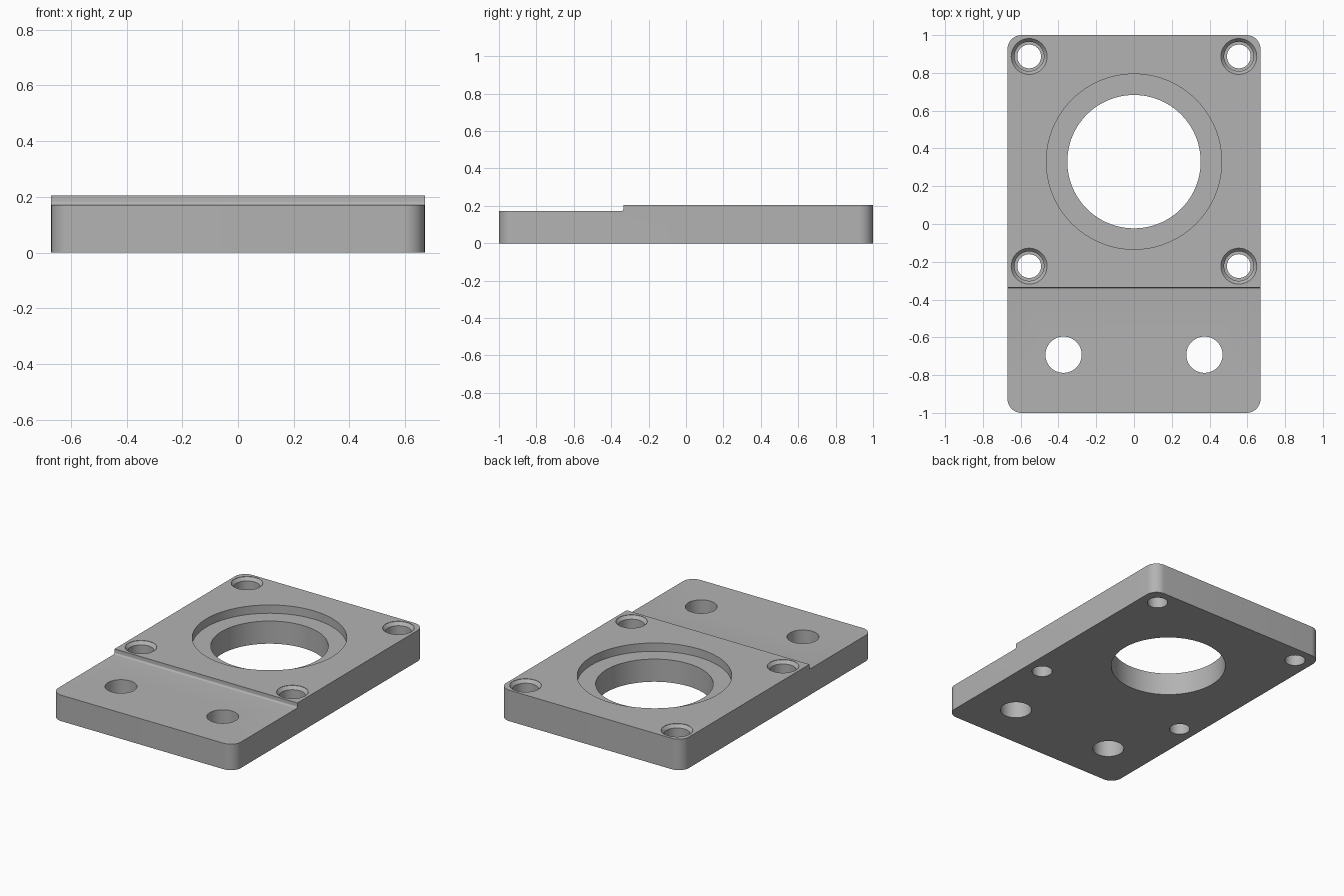
import bpy, bmesh
from math import pi, cos, sin, radians

cube = bpy.data.objects.get("Cube")
if cube:
    bpy.data.objects.remove(cube, do_unlink=True)

HALF_W, HALF_L, TOP, LEDGE = 0.67, 1.0, 0.205, 0.172
STEP_Y, FILLET, CORNER = -0.335, 0.012, 0.075

grey = bpy.data.materials.new("machined grey")
grey.use_nodes = True
colour = (0.45, 0.45, 0.45, 1)
grey.diffuse_color = colour
grey.node_tree.nodes["Principled BSDF"].inputs["Base Color"].default_value = colour


def arc(cx, cy, r, start, end, steps):
    """Points along a circular arc, angles in degrees."""
    angles = [radians(start + (end - start) * i / steps) for i in range(steps + 1)]
    return [(cx + r * cos(a), cy + r * sin(a)) for a in angles]


def finish(name, bm):
    bmesh.ops.recalc_face_normals(bm, faces=bm.faces)
    mesh = bpy.data.meshes.new(name)
    bm.to_mesh(mesh)
    bm.free()
    mesh.materials.append(grey)
    obj = bpy.data.objects.new(name, mesh)
    bpy.context.collection.objects.link(obj)
    return obj


def prism(name, points, sweep):
    """Extrude a closed 3D outline along a vector."""
    bm = bmesh.new()
    face = bm.faces.new([bm.verts.new(p) for p in points])
    moved = bmesh.ops.extrude_face_region(bm, geom=[face])["geom"]
    verts = [v for v in moved if isinstance(v, bmesh.types.BMVert)]
    bmesh.ops.translate(bm, verts=verts, vec=sweep)
    return finish(name, bm)


def turned(name, x, y, profile, segments):
    """Solid of revolution from (radius, height) pairs, capped at both ends."""
    bm = bmesh.new()
    rings = [[bm.verts.new((x + r * cos(2 * pi * i / segments),
                            y + r * sin(2 * pi * i / segments), z))
              for i in range(segments)] for r, z in profile]
    for low, high in zip(rings, rings[1:]):
        for i in range(segments):
            j = (i + 1) % segments
            bm.faces.new((low[i], low[j], high[j], high[i]))
    bm.faces.new(rings[0])
    bm.faces.new(rings[-1])
    return finish(name, bm)


# Plate with rounded corners
outline = []
for sx, sy, start in ((1, 1, 0), (-1, 1, 90), (-1, -1, 180), (1, -1, 270)):
    outline += arc(sx * (HALF_W - CORNER), sy * (HALF_L - CORNER), CORNER,
                   start, start + 90, 12)
plate = prism("mounting_plate", [(x, y, 0) for x, y in outline], (0, 0, TOP))

# Lowered front ledge with a small fillet at its foot
ledge = [(-1.2, LEDGE)]
ledge += arc(STEP_Y - FILLET, LEDGE + FILLET, FILLET, -90, 0, 6)
ledge += [(STEP_Y, 0.4), (-1.2, 0.4)]
cutters = [prism("ledge_cutter", [(-1, y, z) for y, z in ledge], (2, 0, 0))]

# Central bore with a shallow recess
cutters.append(turned("bore_cutter", 0, 0.33,
                      [(0.353, -0.1), (0.353, 0.15), (0.464, 0.15), (0.464, 0.3)], 96))

# Counterbored, chamfered screw holes and plain front holes
screw = [(0.063, -0.1), (0.063, 0.09), (0.078, 0.09), (0.078, TOP - 0.022),
         (0.095, TOP - 0.002), (0.095, 0.3)]
for x in (-1, 1):
    for y in (0.887, -0.223):
        cutters.append(turned("screw_cutter", x * 0.555, y, screw, 48))
    cutters.append(turned("front_hole_cutter", x * 0.373, -0.692,
                          [(0.096, -0.1), (0.096, 0.3)], 48))

# Cut everything out of the plate
bpy.ops.object.select_all(action='DESELECT')
bpy.context.view_layer.objects.active = plate
plate.select_set(True)
for cutter in cutters:
    cut = plate.modifiers.new("cut", 'BOOLEAN')
    cut.operation = 'DIFFERENCE'
    cut.solver = 'EXACT'
    cut.object = cutter
    bpy.ops.object.modifier_apply(modifier=cut.name)
    bpy.data.objects.remove(cutter, do_unlink=True)

bpy.ops.object.shade_smooth_by_angle(angle=radians(30))
